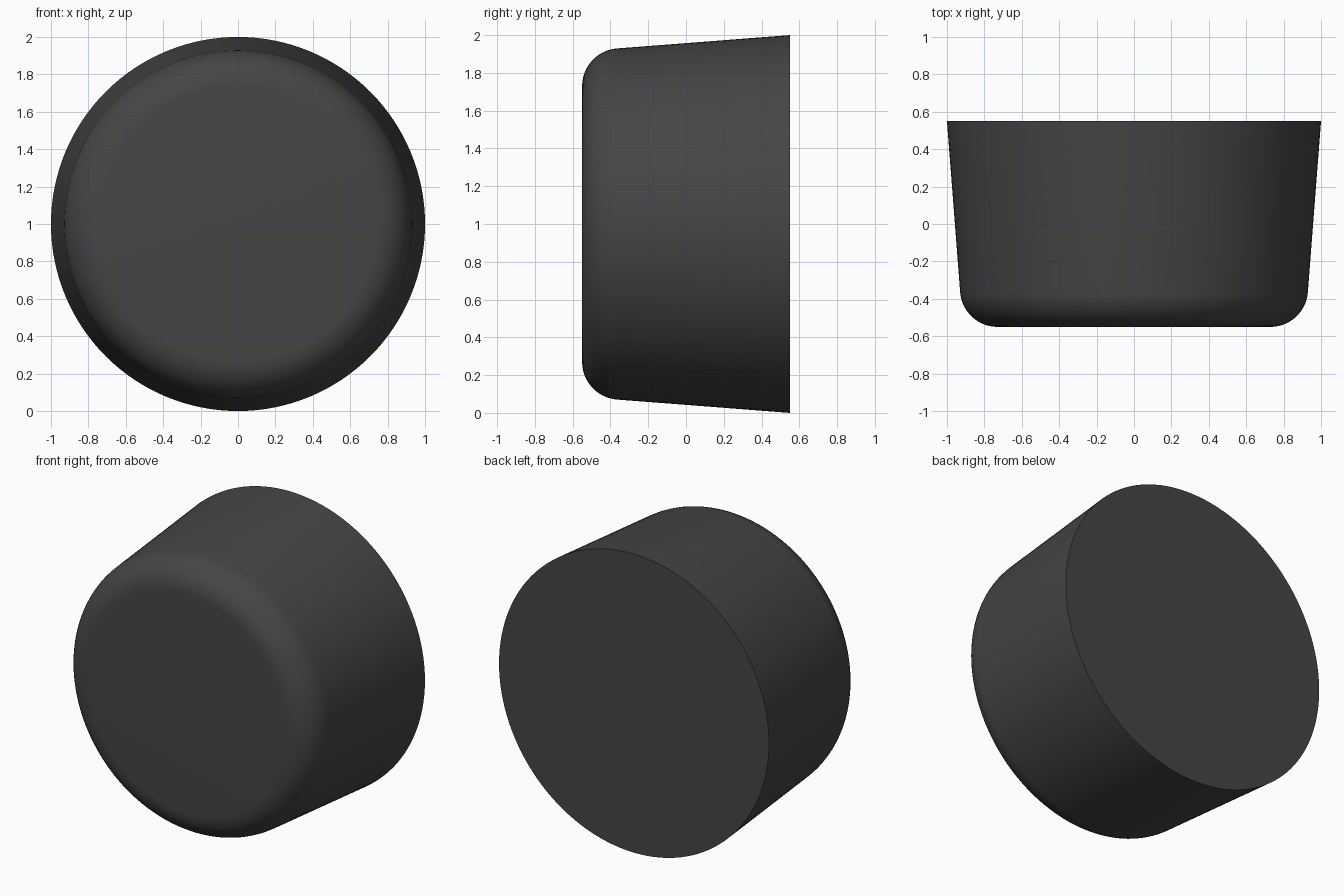
import bpy, bmesh
from math import cos, sin, pi, atan2
from mathutils import Vector, Matrix

if "Cube" in bpy.data.objects:
    bpy.data.objects.remove(bpy.data.objects["Cube"])

SIDES = 128
FILLET = 0.2
HALF_DEPTH = 0.55
ARC_STEPS = 14

# Profile as (radius, y): flat front face, rounded front rim, tapered wall, flat back
taper = atan2(0.07, 0.915)
profile = [(0.0, -HALF_DEPTH)]
for i in range(ARC_STEPS + 1):
    a = -pi / 2 + (pi / 2 - taper) * i / ARC_STEPS
    profile.append((0.73 + FILLET * cos(a), -HALF_DEPTH + FILLET + FILLET * sin(a)))
profile += [(1.0, HALF_DEPTH), (0.0, HALF_DEPTH)]

# Knob body: spin the profile around the y axis
bm = bmesh.new()
verts = [bm.verts.new((r, y, 0)) for r, y in profile]
edges = [bm.edges.new(pair) for pair in zip(verts, verts[1:])]
bmesh.ops.spin(bm, geom=verts + edges, cent=(0, 0, 0), axis=(0, 1, 0),
               angle=2 * pi, steps=SIDES, use_duplicate=False)
bmesh.ops.remove_doubles(bm, verts=bm.verts, dist=0.0005)
bmesh.ops.recalc_face_normals(bm, faces=bm.faces)
bmesh.ops.translate(bm, verts=bm.verts, vec=(0, 0, 1))

mesh = bpy.data.meshes.new("knob_body")
bm.to_mesh(mesh)
bm.free()
knob = bpy.data.objects.new("knob_body", mesh)
bpy.context.collection.objects.link(knob)

# Smooth rim and wall, crisp back edge
bpy.context.view_layer.objects.active = knob
knob.select_set(True)
bpy.ops.object.shade_smooth_by_angle(angle=pi / 6)

# Dark grey finish
mat = bpy.data.materials.new("dark_grey")
mat.diffuse_color = (0.06, 0.06, 0.062, 1)
mat.use_nodes = True
mat.node_tree.nodes["Principled BSDF"].inputs["Base Color"].default_value = mat.diffuse_color
mesh.materials.append(mat)
